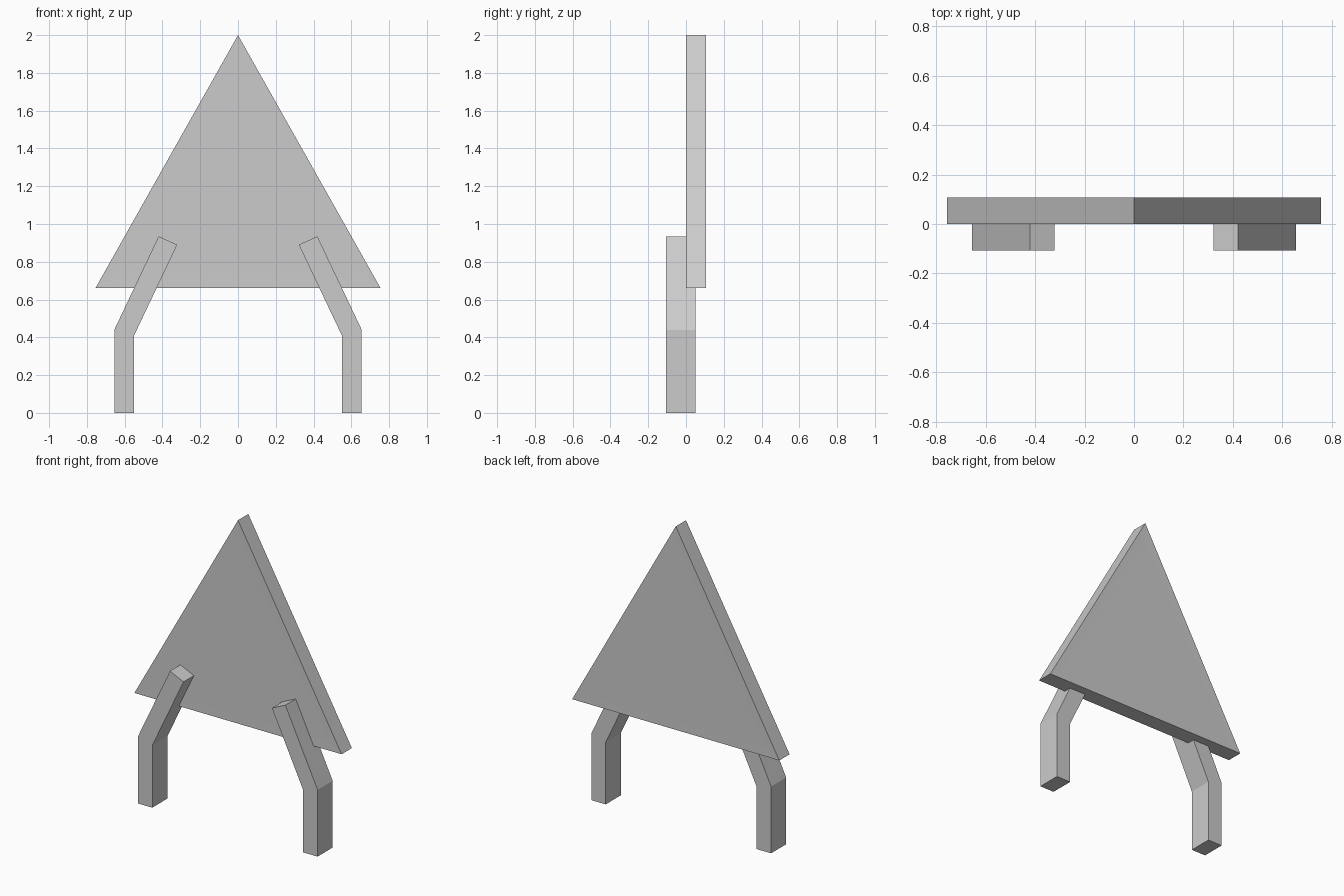
import bpy, bmesh

if "Cube" in bpy.data.objects:
    bpy.data.objects.remove(bpy.data.objects["Cube"])


def extrude_profile(name, profile, y0, y1):
    """Extrude an x-z outline from y0 to y1."""
    bm = bmesh.new()
    face = bm.faces.new([bm.verts.new((x, y0, z)) for x, z in profile])
    new = bmesh.ops.extrude_face_region(bm, geom=[face], use_keep_orig=True)["geom"]
    verts = [g for g in new if isinstance(g, bmesh.types.BMVert)]
    bmesh.ops.translate(bm, verts=verts, vec=(0, y1 - y0, 0))
    bmesh.ops.recalc_face_normals(bm, faces=bm.faces)
    mesh = bpy.data.meshes.new(name)
    obj = bpy.data.objects.new(name, mesh)
    bpy.context.collection.objects.link(obj)
    return obj, bm


# Triangular sign plate, with a nearly flush inner panel front and back
plate, bm = extrude_profile("sign_plate", [(-0.755, 0.66), (0.755, 0.66), (0, 2.0)], 0, 0.107)
panels = [f for f in bm.faces if len(f.verts) == 3]
bmesh.ops.inset_individual(bm, faces=panels, thickness=0.105, depth=-0.0005)
bm.to_mesh(plate.data)
bm.free()

# Bent legs, mirrored left and right
leg_outline = [(0.55, 0), (0.655, 0), (0.655, 0.44), (0.42, 0.935), (0.322, 0.89), (0.55, 0.41)]
for side, name in ((1, "right_leg"), (-1, "left_leg")):
    leg, bm = extrude_profile(name, [(side * x, z) for x, z in leg_outline], -0.107, 0.05)
    bm.to_mesh(leg.data)
    bm.free()
